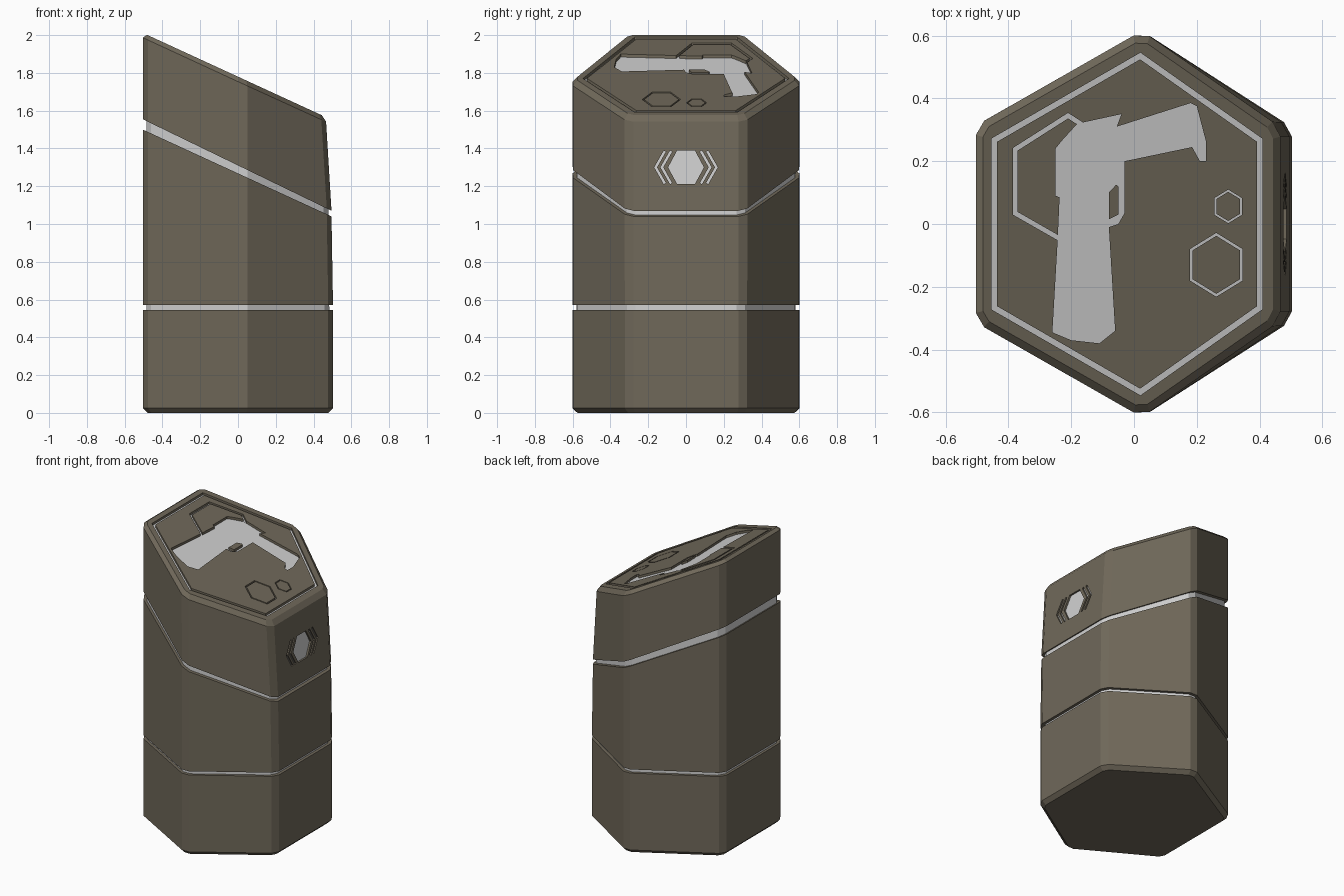
import bpy, bmesh, math
from mathutils import Vector

if "Cube" in bpy.data.objects:
    bpy.data.objects.remove(bpy.data.objects["Cube"])


def material(name, rgb):
    m = bpy.data.materials.new(name)
    m.diffuse_color = (*rgb, 1)
    m.use_nodes = True
    m.node_tree.nodes["Principled BSDF"].inputs["Base Color"].default_value = m.diffuse_color
    return m


SHELL = material("dark_taupe", (0.162, 0.140, 0.102))
LIGHT = material("light_grey", (0.64, 0.64, 0.64))


def make_object(name, bm, mats=(SHELL,)):
    bmesh.ops.recalc_face_normals(bm, faces=bm.faces)
    me = bpy.data.meshes.new(name)
    bm.to_mesh(me)
    bm.free()
    for m in mats:
        me.materials.append(m)
    ob = bpy.data.objects.new(name, me)
    bpy.context.collection.objects.link(ob)
    return ob


# Surfaces that shape the pillar
def top_z(x): return 1.78 - 0.46 * x
def cap_low_z(x): return 1.31 - 0.485 * x
def mid_top_z(x): return 1.268 - 0.46 * x
def side_x(z): return 0.495 - 0.06 * (z - 1.07)


def hexagon(right_x, scale=1.0, chamfer=0.03):
    """Six-sided plan with each corner cut off."""
    p = [(-0.503, -0.314), (0.025, -0.615), (right_x, -0.308),
         (right_x, 0.308), (0.025, 0.615), (-0.503, 0.314)]
    p = [Vector(q) * scale for q in p]
    out = []
    for i, q in enumerate(p):
        for n in (p[i - 1], p[(i + 1) % 6]):
            out.append(q + (n - q).normalized() * chamfer)
    return out


def segment(name, low, high, low_z, high_z, bevel_low=0, bevel_high=0, mat=SHELL):
    bm = bmesh.new()
    a = [bm.verts.new((p.x, p.y, low_z(p.x))) for p in low]
    b = [bm.verts.new((p.x, p.y, high_z(p.x))) for p in high]
    n = len(a)
    bottom, top = bm.faces.new(a[::-1]), bm.faces.new(b)
    for i in range(n):
        j = (i + 1) % n
        bm.faces.new((a[i], a[j], b[j], b[i]))
    for face, w in ((bottom, bevel_low), (top, bevel_high)):
        if w:
            bmesh.ops.bevel(bm, geom=list(face.edges), offset=w, offset_type='OFFSET',
                            segments=1, profile=0.5, affect='EDGES')
    return make_object(name, bm, (mat,))


# Pillar body: base, middle, light core seen in the gaps, slanted cap
segment("base_segment", hexagon(0.503), hexagon(0.503),
        lambda x: 0.0, lambda x: 0.545, bevel_low=0.025)
segment("middle_segment", hexagon(0.503), hexagon(0.495),
        lambda x: 0.57, mid_top_z)
segment("light_core", hexagon(0.503, 0.965), hexagon(0.495, 0.965),
        lambda x: 0.3, lambda x: 1.40 - 0.46 * x, mat=LIGHT)
cap = segment("slanted_cap", hexagon(0.495), hexagon(0.465),
              cap_low_z, top_z, bevel_high=0.024)


# Helpers for inlays: flat shapes placed on the top or side and extruded
def on_top(depth):
    return lambda u, v: (u, v, top_z(u) - depth)


def on_side(depth):
    return lambda u, v: (side_x(1.3 + v) - depth, u, 1.3 + v)


def polygon(pts):
    return pts, [list(range(len(pts)))]


def band(pts, width, closed=True):
    """Line of even width with mitred corners."""
    p = [Vector(q) for q in pts]
    n = len(p)
    verts = []
    for i in range(n):
        dirs = []
        if closed or i > 0:
            dirs.append((p[i] - p[i - 1]).normalized())
        if closed or i < n - 1:
            dirs.append((p[(i + 1) % n] - p[i]).normalized())
        norms = [Vector((-d.y, d.x)) for d in dirs]
        m = sum(norms, Vector((0, 0))).normalized()
        m = m * (width / 2 / m.dot(norms[0]))
        verts += [p[i] + m, p[i] - m]
    faces = []
    for i in range(n if closed else n - 1):
        j = (i + 1) % n
        faces.append([2 * i, 2 * j, 2 * j + 1, 2 * i + 1])
    return verts, faces


def extruded(name, shape, place, push):
    bm = bmesh.new()
    verts = [bm.verts.new(place(p[0], p[1])) for p in shape[0]]
    faces = [bm.faces.new([verts[i] for i in f]) for f in shape[1]]
    r = bmesh.ops.extrude_face_region(bm, geom=faces, use_keep_orig=True)
    moved = [g for g in r["geom"] if isinstance(g, bmesh.types.BMVert)]
    bmesh.ops.translate(bm, verts=moved, vec=push)
    return make_object(name, bm)


def ring6(cx, cy, rx, ry):
    return [(cx, cy + ry), (cx - rx, cy + ry / 2), (cx - rx, cy - ry / 2),
            (cx, cy - ry), (cx + rx, cy - ry / 2), (cx + rx, cy + ry / 2)]


# Inlay outlines on the top
border = [(-0.445, -0.267), (0.02, -0.535), (0.40, -0.267),
          (0.40, 0.267), (0.02, 0.535), (-0.445, 0.267)]
tool = [(-0.26, -0.345), (-0.20, -0.37), (-0.11, -0.38), (-0.06, -0.34), (-0.08, -0.01),
        (-0.05, 0.0), (-0.03, 0.035), (-0.03, 0.20), (0.185, 0.245), (0.21, 0.20),
        (0.23, 0.20), (0.23, 0.26), (0.20, 0.375), (0.18, 0.385), (-0.055, 0.31),
        (-0.04, 0.35), (-0.155, 0.325), (-0.18, 0.32), (-0.23, 0.265), (-0.25, 0.24),
        (-0.25, 0.09), (-0.237, 0.085), (-0.243, -0.05)]
back_line = [(-0.21, -0.062), (-0.378, 0.034), (-0.378, 0.238), (-0.21, 0.345), (-0.14, 0.30)]
guard_gap = [(-0.08, 0.10), (-0.057, 0.125), (-0.05, 0.12), (-0.05, 0.03), (-0.08, 0.015)]
UP, OUT = (0, 0, 0.1), (0.1, 0, 0)

cutters = [
    extruded("border_cutter", band(border, 0.018), on_top(0.016), UP),
    extruded("tool_cutter", polygon(tool), on_top(0.016), UP),
    extruded("back_line_cutter", band(back_line, 0.015, False), on_top(0.0155), UP),
    extruded("large_hexagon_cutter", band(ring6(0.262, -0.13, 0.079, 0.097), 0.008), on_top(0.015), UP),
    extruded("small_hexagon_cutter", band(ring6(0.30, 0.056, 0.041, 0.05), 0.006), on_top(0.015), UP),
    extruded("side_hexagon_cutter",
             polygon([(y, x) for x, y in ring6(0, 0, 0.088, 0.095)]), on_side(0.012), OUT),
]
# Two chevrons on each side of the side hexagon
for s in (-1, 1):
    for tip in (0.128, 0.161):
        line = [(s * (tip - 0.049), 0.086), (s * tip, 0), (s * (tip - 0.049), -0.086)]
        cutters.append(extruded("chevron_cutter", band(line, 0.013, False), on_side(0.012), OUT))

for c in cutters:
    c.hide_render = True
    mod = cap.modifiers.new("cut", 'BOOLEAN')
    mod.operation, mod.solver, mod.object = 'DIFFERENCE', 'EXACT', c

# Apply the cuts and remove the cutters
bpy.context.view_layer.update()
cut = bpy.data.meshes.new_from_object(cap.evaluated_get(bpy.context.evaluated_depsgraph_get()))
cap.modifiers.clear()
cap.data = cut
for c in cutters:
    bpy.data.objects.remove(c)

# Recess floors are light, everything else keeps the shell colour
cut.materials.clear()
cut.materials.append(SHELL)
cut.materials.append(LIGHT)
top_n = Vector((0.46, 0, 1)).normalized()
side_n = Vector((1, 0, 0.06)).normalized()
for f in cut.polygons:
    c = f.center
    floor_top = f.normal.dot(top_n) > 0.995 and c.z < top_z(c.x) - 0.01
    floor_side = f.normal.dot(side_n) > 0.995 and 0.008 < side_x(c.z) - c.x < 0.02
    f.material_index = 1 if floor_top or floor_side else 0

# Raised island inside the guard
extruded("guard_island", polygon(guard_gap), on_top(0.018), (0, 0, 0.018))
